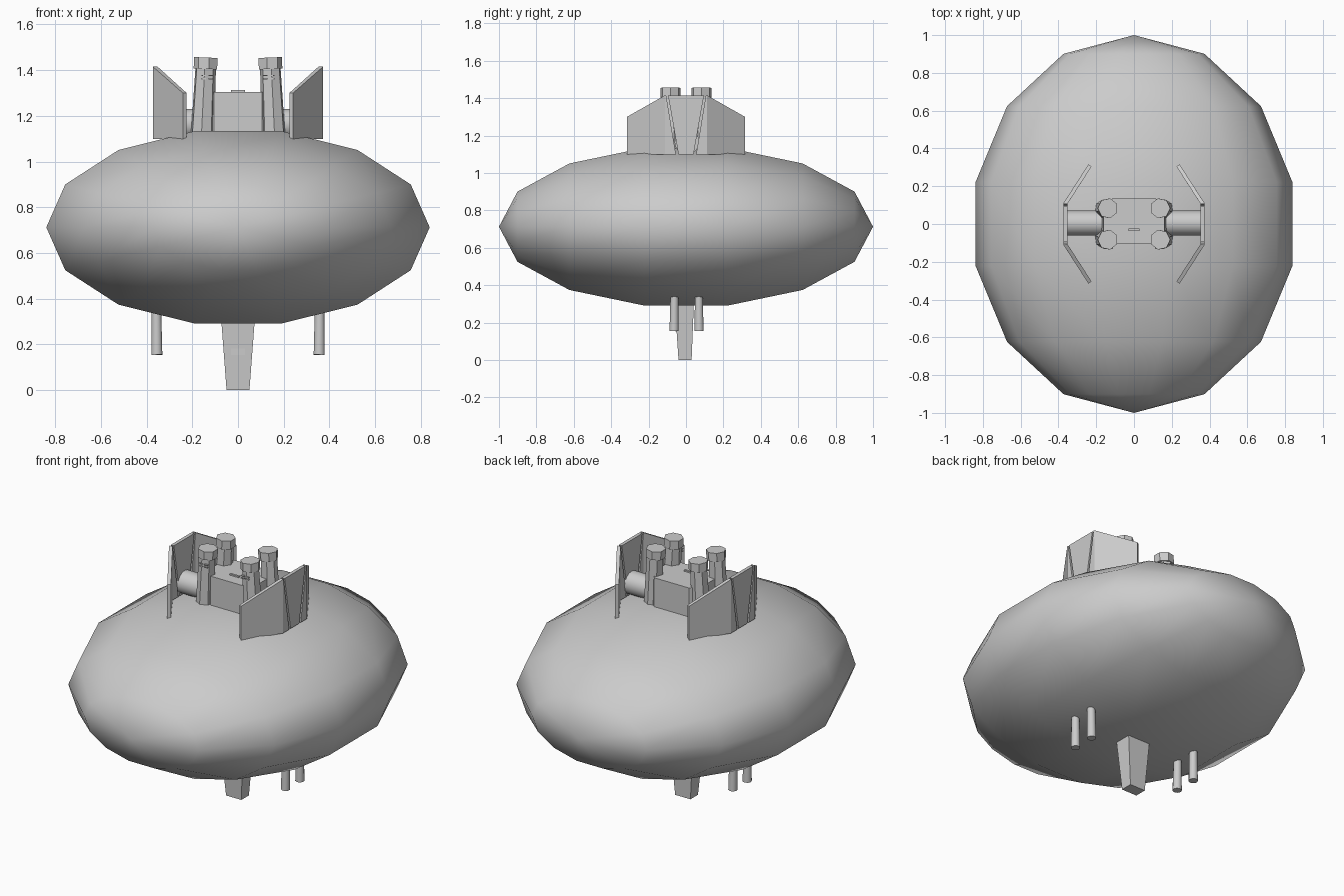
import bpy, bmesh, math
from mathutils import Matrix, Vector

cube = bpy.data.objects.get("Cube")
if cube:
    bpy.data.objects.remove(cube)

grey = bpy.data.materials.new("hull grey")
grey.use_nodes = True
grey.diffuse_color = (0.6, 0.6, 0.6, 1)
grey.node_tree.nodes["Principled BSDF"].inputs["Base Color"].default_value = (0.6, 0.6, 0.6, 1)


def finish(name, bm, smooth=None):
    bmesh.ops.recalc_face_normals(bm, faces=bm.faces)
    mesh = bpy.data.meshes.new(name)
    bm.to_mesh(mesh)
    bm.free()
    mesh.materials.append(grey)
    obj = bpy.data.objects.new(name, mesh)
    bpy.context.collection.objects.link(obj)
    if smooth:
        bpy.ops.object.select_all(action="DESELECT")
        obj.select_set(True)
        bpy.context.view_layer.objects.active = obj
        bpy.ops.object.shade_smooth_by_angle(angle=math.radians(smooth))
    return obj


def tube(name, start, end, r1, r2, sides, smooth=None):
    """Tapered tube between two points."""
    a, b = Vector(start), Vector(end)
    turn = (b - a).to_track_quat("Z", "Y").to_matrix().to_4x4()
    bm = bmesh.new()
    bmesh.ops.create_cone(bm, cap_ends=True, segments=sides, radius1=r1, radius2=r2,
                          depth=(b - a).length,
                          matrix=Matrix.Translation((a + b) / 2) @ turn)
    return finish(name, bm, smooth)


def loft(name, low, high):
    """Closed solid between two matching outlines."""
    bm = bmesh.new()
    a = [bm.verts.new(p) for p in low]
    b = [bm.verts.new(p) for p in high]
    bm.faces.new(a)
    bm.faces.new(b)
    for i in range(len(a)):
        j = (i + 1) % len(a)
        bm.faces.new((a[i], a[j], b[j], b[i]))
    return finish(name, bm)


def box(name, centre, size):
    bm = bmesh.new()
    bmesh.ops.create_cube(bm, size=1, matrix=Matrix.Translation(centre) @ Matrix.Diagonal((*size, 1)))
    return finish(name, bm)


def plate(name, faces, thickness):
    """Thin bent plate from polygons, thickened about its middle."""
    bm = bmesh.new()
    for face in faces:
        bm.faces.new([bm.verts.new(p) for p in face])
    bmesh.ops.remove_doubles(bm, verts=bm.verts, dist=0.0001)
    obj = finish(name, bm)
    mod = obj.modifiers.new("thickness", "SOLIDIFY")
    mod.thickness = thickness
    mod.offset = 0
    mod.use_even_offset = True
    return obj


# Faceted ellipsoid hull with its poles at front and back
bm = bmesh.new()
bmesh.ops.create_uvsphere(bm, u_segments=14, v_segments=7, radius=1)
spin = Matrix.Rotation(math.pi / 2, 4, "X") @ Matrix.Rotation(math.pi / 2, 4, "Z")
bmesh.ops.transform(bm, verts=bm.verts, matrix=Matrix.Translation((0, 0, 0.7125))
                    @ Matrix.Diagonal((0.86, 1, 0.4436, 1)) @ spin)
finish("hull", bm, 180)

# Central turret block
outline = [(-0.105, -0.105), (0.105, -0.105), (0.19, -0.05), (0.19, 0.06),
           (0.115, 0.135), (-0.115, 0.135), (-0.19, 0.06), (-0.19, -0.05)]
loft("turret_block", [(x, y, 1.06) for x, y in outline],
     [(x * (1 if abs(x) < 0.15 else 0.85), y, 1.305) for x, y in outline])
box("turret_sight", (0, -0.03, 1.305), (0.06, 0.012, 0.016))

# Parts repeated on both sides
X, LOW, TOP, TIP = 0.362, 1.098, 1.415, 1.3
for s, side in ((1, "left"), (-1, "right")):
    tube(f"{side}_arm", (s * 0.12, 0.005, 1.165), (s * X, 0.005, 1.165), 0.066, 0.066, 16, 40)

    # Shield: tapered middle, then a wedge and folded wing past each slit
    plate(f"{side}_shield_middle",
          [[(s * X, -0.04, LOW), (s * X, 0.04, LOW), (s * X, 0.096, TOP), (s * X, -0.096, TOP)]], 0.02)
    for t, end in ((-1, "front"), (1, "back")):
        plate(f"{side}_{end}_shield_wing", [
            [(s * X, t * 0.054, LOW), (s * X, t * 0.11, LOW),
             (s * X, t * 0.11, TOP), (s * X, t * 0.106, TOP)],
            [(s * X, t * 0.11, LOW), (s * 0.233, t * 0.31, LOW),
             (s * 0.233, t * 0.31, TIP), (s * X, t * 0.11, TOP)]], 0.02)

        # Leaning stack with a straight cap and two small vents
        tube(f"{side}_{end}_stack", (s * 0.158, t * 0.078, 1.07), (s * 0.142, t * 0.083, 1.41),
             0.054, 0.046, 7)
        tube(f"{side}_{end}_stack_cap", (s * 0.14, t * 0.083, 1.405), (s * 0.138, t * 0.083, 1.455),
             0.054, 0.054, 7)
        if t < 0:
            for k in (-1, 1):
                for z in (1.362, 1.376):
                    box(f"{side}_stack_vent", (s * 0.135 + k * 0.015, -0.126, z), (0.02, 0.012, 0.005))

        # Landing leg
        tube(f"{side}_{end}_leg", (s * 0.355, 0.003 + t * 0.067, 0.155),
             (s * 0.357, 0.003 + t * 0.065, 0.38), 0.025, 0.021, 12, 40)

# Tapered keel below
loft("keel",
     [(-0.05, -0.04, 0), (0.05, -0.04, 0), (0.05, 0.03, 0), (-0.05, 0.03, 0)],
     [(-0.075, -0.062, 0.33), (0.075, -0.062, 0.33), (0.075, 0.043, 0.33), (-0.075, 0.043, 0.33)])
box("keel_lamp", (0, -0.049, 0.168), (0.062, 0.012, 0.03))
